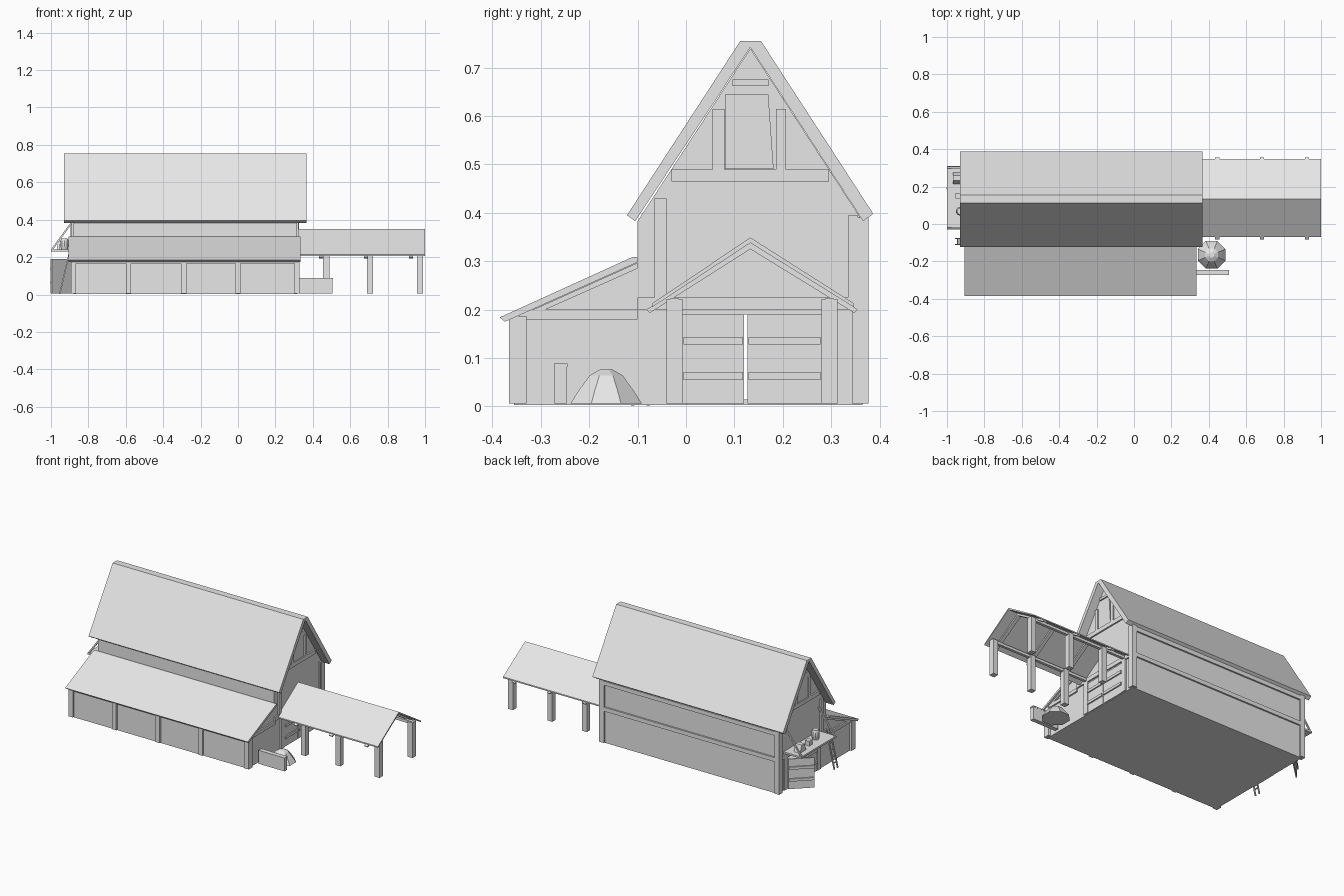
import bpy, bmesh, math
from mathutils import Vector

cube = bpy.data.objects.get("Cube")
if cube:
    bpy.data.objects.remove(cube)

grey = bpy.data.materials.new("plain_grey")
grey.use_nodes = True
grey.diffuse_color = (0.8, 0.8, 0.8, 1)
grey.node_tree.nodes["Principled BSDF"].inputs["Base Color"].default_value = (0.8, 0.8, 0.8, 1)


def finish(name, bm):
    bmesh.ops.recalc_face_normals(bm, faces=bm.faces)
    me = bpy.data.meshes.new(name)
    bm.to_mesh(me)
    bm.free()
    me.materials.append(grey)
    ob = bpy.data.objects.new(name, me)
    bpy.context.scene.collection.objects.link(ob)
    return ob


def prism(name, pts, x0, x1):
    """Extrude a (y, z) outline along x."""
    bm = bmesh.new()
    face = bm.faces.new([bm.verts.new((x0, y, z)) for y, z in pts])
    out = bmesh.ops.extrude_face_region(bm, geom=[face])["geom"]
    bmesh.ops.translate(bm, vec=(x1 - x0, 0, 0),
                        verts=[v for v in out if isinstance(v, bmesh.types.BMVert)])
    return finish(name, bm)


def box(name, x0, x1, y0, y1, z0, z1):
    return prism(name, [(y0, z0), (y1, z0), (y1, z1), (y0, z1)], min(x0, x1), max(x0, x1))


def lathe(name, profile, centre, sides):
    """Stack of rings given as (radius, height), capped at both ends."""
    bm = bmesh.new()
    rings = []
    for r, z in profile:
        rings.append([bm.verts.new((centre[0] + r * math.cos(math.tau * (i + 0.5) / sides),
                                    centre[1] + r * math.sin(math.tau * (i + 0.5) / sides), z))
                      for i in range(sides)])
    for a, b in zip(rings, rings[1:]):
        for i in range(sides):
            j = (i + 1) % sides
            bm.faces.new((a[i], a[j], b[j], b[i]))
    bm.faces.new(rings[0])
    bm.faces.new(rings[-1])
    return finish(name, bm)


def rod(name, a, b, width):
    """Square bar between two points."""
    a, b = Vector(a), Vector(b)
    bm = bmesh.new()
    bmesh.ops.create_cube(bm, size=1)
    bmesh.ops.scale(bm, vec=(width, width, (b - a).length), verts=bm.verts)
    ob = finish(name, bm)
    ob.rotation_euler = (b - a).to_track_quat("Z", "Y").to_euler()
    ob.location = (a + b) / 2
    return ob


# Barn body: hollow, with an open doorway and a narrow gap between the doors
GROUND, RIDGE = 0.006, 0.133
body = prism("barn_body", [(-0.1, GROUND), (0.365, GROUND), (0.365, 0.383),
                           (RIDGE, 0.74), (-0.1, 0.383)], -0.88, 0.315)
cutters = [box("hollow_cutter", -0.86, 0.295, -0.08, 0.345, 0.02, 0.38),
           box("gap_cutter", -1.1, 0.5, 0.12, 0.127, 0.012, 0.19),
           box("doorway_cutter", -1.1, -0.8, 0.123, 0.28, 0.013, 0.19)]
for cutter in cutters:
    cutter.hide_render = True
    mod = body.modifiers.new(cutter.name, "BOOLEAN")
    mod.object = cutter
    mod.solver = "EXACT"
    bpy.context.view_layer.objects.active = body
    bpy.ops.object.modifier_apply(modifier=mod.name)
    bpy.data.objects.remove(cutter)

# Main roof with a flat ridge
prism("main_roof", [(-0.122, 0.395), (0.112, 0.755), (0.155, 0.755), (0.387, 0.398),
                    (0.366, 0.383), (RIDGE, 0.742), (-0.105, 0.383)], -0.93, 0.365)

# Lean-to along the front
prism("lean_to_body", [(-0.355, GROUND), (-0.1, GROUND), (-0.1, 0.298), (-0.355, 0.185)],
      -0.88, 0.315)
prism("lean_to_roof", [(-0.385, 0.184), (-0.11, 0.309), (-0.1, 0.309), (-0.1, 0.298),
                       (-0.374, 0.175)], -0.905, 0.335)
for x in (-0.88, -0.585, -0.29, 0, 0.315):
    box("lean_to_post", x - 0.014, x + 0.014, -0.366, -0.33, GROUND, 0.187)
box("lean_to_top_beam", -0.88, 0.315, -0.364, -0.345, 0.165, 0.185)

# Back wall framing
for x in (-0.88, 0.31):
    box("back_corner_post", x - 0.016, x + 0.016, 0.343, 0.377, GROUND, 0.39)
for z in (0.2, 0.36):
    box("back_wall_beam", -0.88, 0.31, 0.36, 0.375, z, z + 0.025)

# Timber framing on both gable ends: y range, z range
framing = {
    "tie_beam": (-0.1, 0.365, 0.2, 0.225),
    "lean_to_tie_beam": (-0.345, -0.1, 0.18, 0.2),
    "loft_beam": (-0.03, 0.296, 0.465, 0.49),
    "collar_beam": (0.096, 0.17, 0.662, 0.676),
    "front_gable_post": (-0.065, -0.04, 0.225, 0.43),
    "back_gable_post": (0.335, 0.355, 0.225, 0.395),
    "front_window_post": (0.055, 0.08, 0.49, 0.615),
    "back_window_post": (0.186, 0.207, 0.49, 0.615),
    "front_door_post": (-0.04, -0.007, GROUND, 0.2),
    "back_door_post": (0.28, 0.312, GROUND, 0.2),
}
for wall, out in ((0.31, 1), (-0.875, -1)):
    for name, span in framing.items():
        box(name, wall, wall + 0.014 * out, *span)
    prism("loft_shutter", [(0.081, 0.491), (0.181, 0.491), (0.17, 0.645), (0.081, 0.645)],
          wall, wall + 0.009 * out)
    prism("lean_to_rafter", [(-0.345, 0.187), (-0.1, 0.297), (-0.1, 0.285), (-0.32, 0.187)],
          wall, wall + 0.014 * out)


def door(y0, y1, x, out):
    parts = [box("door_panel", x, x + 0.008 * out, y0, y1, GROUND, 0.19)]
    for z in (0.055, 0.128):
        parts.append(box("door_plank", x, x + 0.016 * out, y0 + 0.002, y1 - 0.002, z, z + 0.016))
    return parts


door(-0.007, 0.12, 0.313, 1)
door(0.127, 0.28, 0.313, 1)
door(-0.007, 0.12, -0.878, -1)
# Open door leaf, hinged on its back edge
for part in door(-0.147, 0, 0, -1):
    part.location = (-0.89, 0.28, 0)
    part.rotation_euler.z = -math.radians(46)

# Open porch: sheet roof, rafters, plates and posts
prism("porch_roof", [(-0.07, 0.213), (RIDGE, 0.349), (0.347, 0.213), (0.347, 0.205),
                     (RIDGE, 0.338), (-0.07, 0.205)], 0.315, 1.0)
for x in (0.445, 0.685, 0.925):
    prism("porch_rafter", [(-0.082, 0.2), (RIDGE, 0.339), (0.355, 0.2), (0.348, 0.193),
                           (RIDGE, 0.325), (-0.075, 0.193)], x - 0.011, x + 0.011)
for y in (-0.04, 0.28):
    box("porch_wall_plate", 0.32, 0.99, y + 0.008, y + 0.025, 0.208, 0.224)
    for x in (0.455, 0.69, 0.957):
        box("porch_post", x, x + 0.033, y, y + 0.033, GROUND, 0.222)

# Loft platform with braces and goods
box("loft_platform", -1.0, -0.88, -0.03, 0.31, 0.23, 0.241)
for y in (-0.022, 0.302):
    rod("platform_brace", (-0.995, y, 0.24), (-0.885, y, 0.39), 0.009)
lathe("barrel", [(0.018, 0.241), (0.023, 0.258), (0.024, 0.272), (0.022, 0.288), (0.018, 0.3)],
      (-0.928, 0.068), 10)
prism("large_sack", [(0.215, 0.241), (0.275, 0.241), (0.258, 0.285), (0.232, 0.285)],
      -0.967, -0.925)
box("small_crate", -0.955, -0.925, 0.137, 0.167, 0.241, 0.27)

# Ladder beside the platform
for y in (-0.11, -0.078):
    rod("ladder_rail", (-0.953, y, 0.003), (-0.9, y, 0.23), 0.007)
for i in range(1, 6):
    t = i / 6
    rod("ladder_rung", (-0.953 + 0.053 * t, -0.11, 0.23 * t),
        (-0.953 + 0.053 * t, -0.078, 0.23 * t), 0.006)

# Faceted hay heap and low trough by the porch
lathe("hay_heap", [(0.08, GROUND), (0.062, 0.032), (0.037, 0.064), (0.015, 0.076)],
      (0.415, -0.165), 8)
box("trough", 0.33, 0.505, -0.272, -0.246, GROUND, 0.082)
box("trough_cap", 0.33, 0.507, -0.273, -0.245, 0.082, 0.089)

# Shared floor slab
box("floor_slab", -0.88, 0.315, -0.355, 0.365, 0.003, 0.014)
